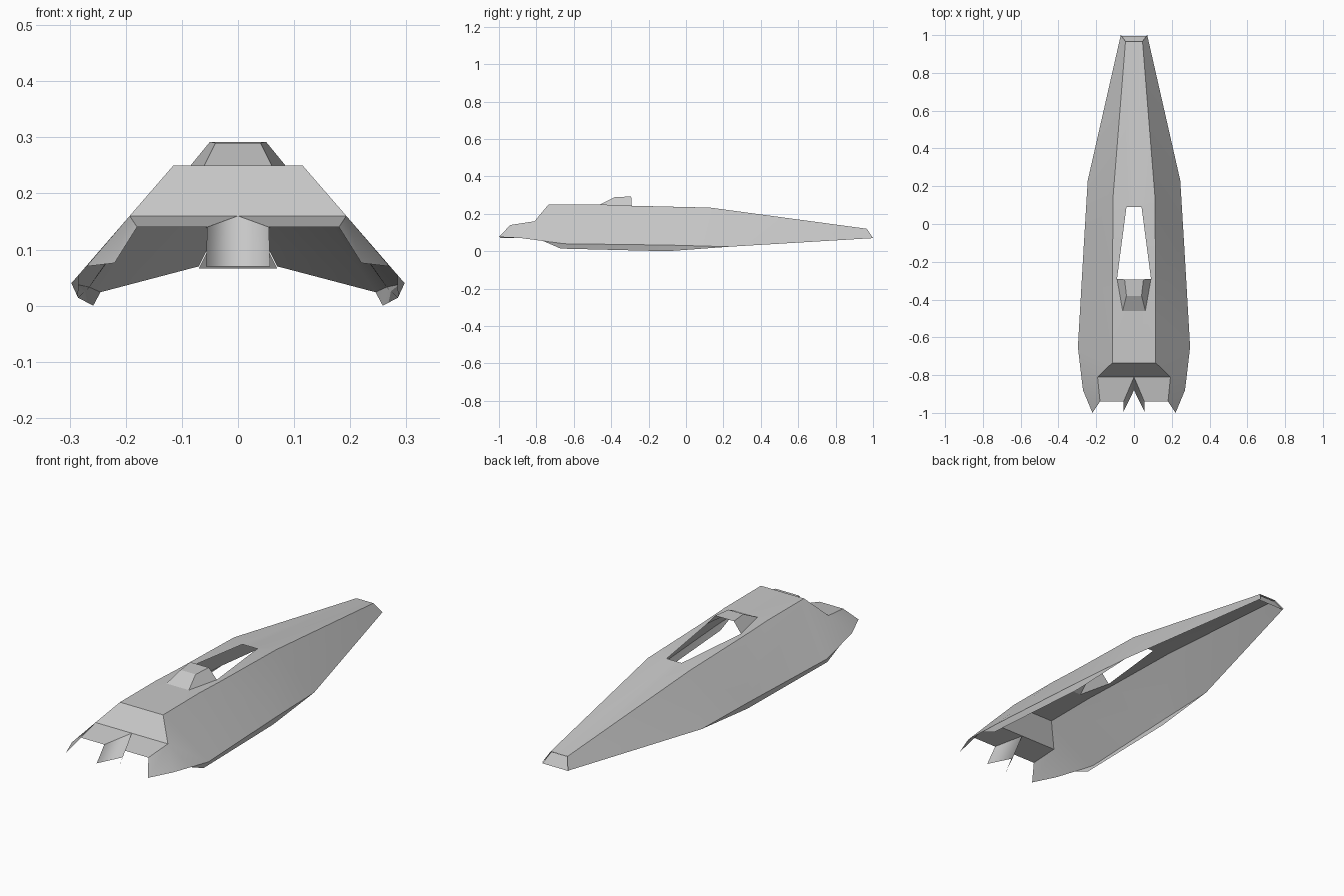
import bpy
import bmesh
from mathutils import Vector
from math import radians

cube = bpy.data.objects.get("Cube")
if cube:
    bpy.data.objects.remove(cube, do_unlink=True)

# single hull colour
grey = bpy.data.materials.new("hull grey")
grey.use_nodes = True
grey.diffuse_color = (0.58, 0.58, 0.58, 1)
grey.node_tree.nodes["Principled BSDF"].inputs["Base Color"].default_value = grey.diffuse_color


def shell(name, points, faces, mirror=True, inset=None):
    """Open sheet from named points; each face is a string of point names."""
    bm = bmesh.new()
    used = {k for f in faces for k in f.split()}
    verts = {k: bm.verts.new(points[k]) for k in sorted(used)}
    for f in faces:
        face = bm.faces.new([verts[k] for k in f.split()])
        face.normal_update()
        # turn every sheet face away from the keel line
        away = face.calc_center_median()
        if abs(away.y) < 0.95:
            away.y = 0
        if face.normal.dot(Vector(away)) < 0:
            face.normal_flip()
    if inset:
        bmesh.ops.inset_region(bm, faces=bm.faces[:], thickness=inset, depth=0)
        middle = max(bm.faces, key=lambda f: f.calc_area())
        bmesh.ops.translate(bm, verts=middle.verts[:], vec=-middle.normal * inset)
    mesh = bpy.data.meshes.new(name)
    bm.to_mesh(mesh)
    bm.free()
    mesh.materials.append(grey)
    ob = bpy.data.objects.new(name, mesh)
    bpy.context.collection.objects.link(ob)
    bpy.ops.object.select_all(action="DESELECT")
    ob.select_set(True)
    bpy.context.view_layer.objects.active = ob
    bpy.ops.object.shade_smooth_by_angle(angle=radians(15))
    if mirror:
        mod = ob.modifiers.new("mirror", "MIRROR")
        mod.use_clip = True
        mod.merge_threshold = 0.0005
    return ob


P = {
    # deck edge, tip to tail
    "tip": (.045, .967, .12), "fore": (.112, .13, .233), "mid": (.113, -.29, .243),
    "aft": (.114, -.46, .25), "rear": (.115, -.735, .25),
    "shoulder": (.193, -.81, .16), "tail": (.18, -.94, .14),
    # deck centreline
    "c_tip": (0, .967, .12), "c_fore": (0, .09, .234), "c_aft": (0, -.46, .25),
    "c_rear": (0, -.735, .25), "c_notch": (0, -.81, .16),
    # cockpit opening
    "h_fore": (.04, .09, .234), "h_mid": (.09, -.29, .243), "h_aft": (.06, -.46, .25),
    # lower edge of the side panel
    "b_tip": (.07, 1, .07), "b_fore": (.245, .23, .024), "b_mid": (.265, -.1, .033),
    "b_rear": (.297, -.65, .04), "b_lip": (.284, -.765, .055),
    "b_aft": (.27, -.88, .07), "b_tail": (.22, -1, .076),
    # lip under the side panel
    "l_mid": (.258, -.1, .0), "l_rear": (.285, -.67, .014),
    # tail flap
    "f_out": (.055, -.94, .14), "f_low": (.057, -.995, .07), "f_in": (0, -.88, .07),
    # scoop roof
    "s_back": (.05, -.293, .292), "s_front": (.04, -.38, .29),
    "s_cback": (0, -.293, .292), "s_cfront": (0, -.38, .29),
}

shell("top_deck", P, [
    "c_tip tip fore h_fore c_fore",
    "fore mid h_mid h_fore",
    "mid aft h_aft h_mid",
    "aft rear c_rear c_aft h_aft",
    "rear shoulder c_notch c_rear",
    "c_notch shoulder tail f_out",
])

shell("side_panels", P, [
    "tip b_tip b_fore fore",
    "fore b_fore b_mid mid",
    "mid b_mid b_rear rear aft",
    "rear b_rear b_lip b_aft shoulder",
    "shoulder b_aft b_tail tail",
])

shell("lower_lips", P, [
    "b_fore b_mid l_mid",
    "b_mid b_rear l_rear l_mid",
    "b_rear b_lip l_rear",
])

shell("tail_flaps", P, ["c_notch f_out f_low f_in"])

shell("cockpit_scoop", P, [
    "c_aft h_aft s_front s_cfront",
    "s_cfront s_front s_back s_cback",
    "h_aft h_mid s_back s_front",
])

# recessed plate closing the narrow end
for key in ("tip", "b_tip"):
    x, y, z = P[key]
    P["r_" + key] = (-x, y, z)
shell("nose_cap", P, ["tip b_tip r_b_tip r_tip"], mirror=False, inset=.007)
